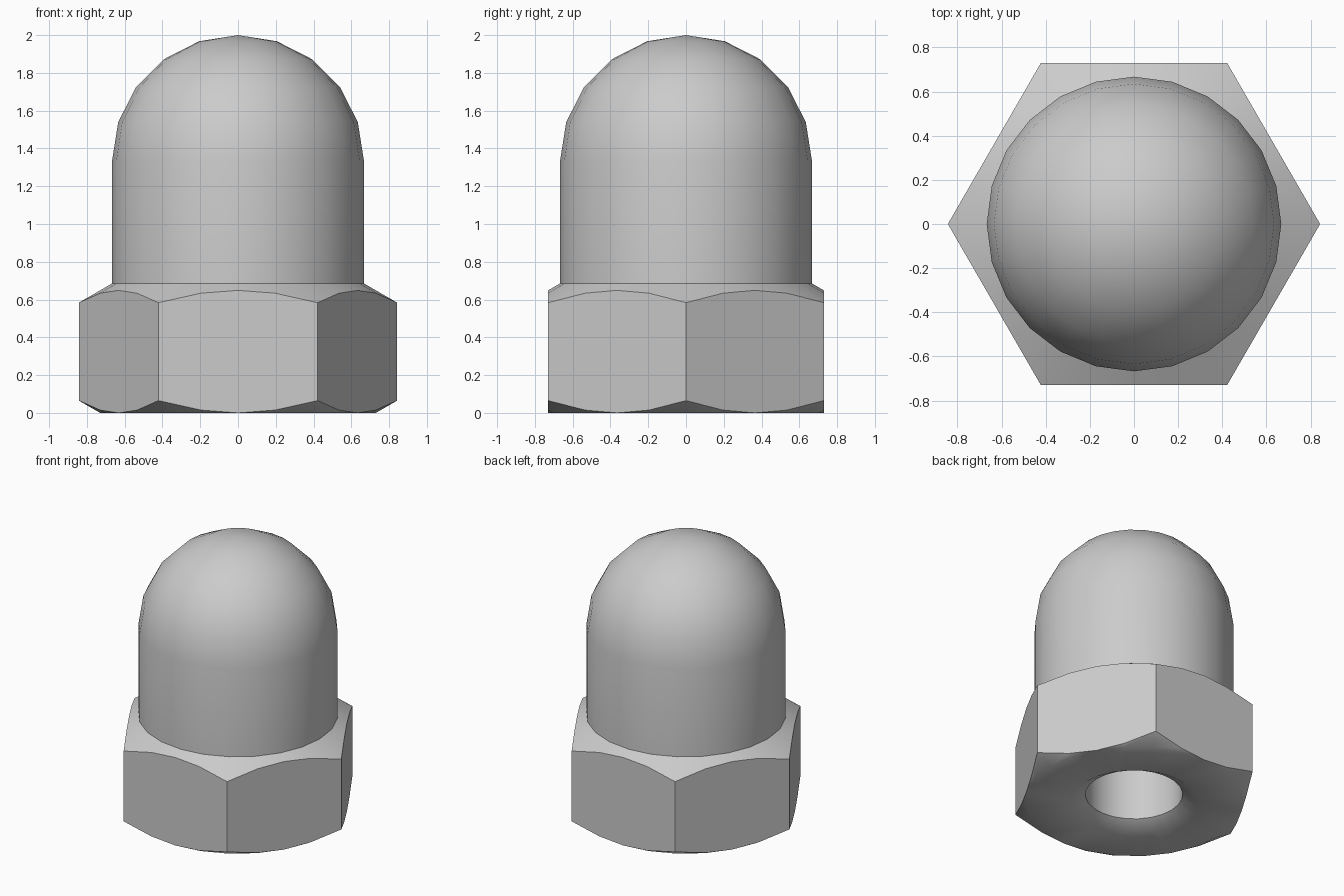
import bpy
import bmesh
import math

SEGMENTS = 24
APOTHEM = 0.73       # centre to hex flat
CAP_R = 0.667        # dome and cylinder radius
SHOULDER_Z = 0.685   # where the cylinder meets the hex
SPRING_Z = 1.333     # where the dome begins
HOLE_R = 0.325
SLOPE = math.tan(math.radians(30))

cube = bpy.data.objects.get("Cube")
if cube:
    bpy.data.objects.remove(cube, do_unlink=True)

steel = bpy.data.materials.new("light grey steel")
steel.use_nodes = True
steel.diffuse_color = (0.6, 0.6, 0.6, 1)
steel.node_tree.nodes["Principled BSDF"].inputs["Base Color"].default_value = (0.6, 0.6, 0.6, 1)


def circle(radius, z):
    """Ring rule: constant radius and height."""
    return lambda angle: (radius, z)


def hexagon(height_rule):
    """Ring rule: hexagon outline whose height follows a chamfer cone."""
    def rule(angle):
        off = (angle % (math.pi / 3)) - math.pi / 6
        r = APOTHEM / math.cos(off)
        return r, height_rule(r)
    return rule


def loft(name, rules):
    """Skin a stack of rings into one smooth-shaded shell with sharp creases."""
    bm = bmesh.new()
    rings = []
    for rule in rules:
        ring = []
        for i in range(SEGMENTS):
            a = math.tau * i / SEGMENTS
            r, z = rule(a)
            ring.append(bm.verts.new((r * math.cos(a), r * math.sin(a), z)))
        rings.append(ring)
    for low, high in zip(rings, rings[1:]):
        for i in range(SEGMENTS):
            j = (i + 1) % SEGMENTS
            bm.faces.new((low[i], low[j], high[j], high[i]))
    bmesh.ops.remove_doubles(bm, verts=bm.verts, dist=0.0005)
    mesh = bpy.data.meshes.new(name)
    bm.to_mesh(mesh)
    bm.free()
    mesh.materials.append(steel)
    mesh.shade_smooth()
    mesh.set_sharp_from_angle(angle=math.radians(35))
    obj = bpy.data.objects.new(name, mesh)
    bpy.context.collection.objects.link(obj)
    return obj


# Hex base: blind hole, countersink, underside, chamfered flats, shoulder
sink_z = 0.054
loft("hex_base", [
    circle(0, 1.4),
    circle(HOLE_R, 1.25),
    circle(HOLE_R, sink_z),
    circle(HOLE_R + sink_z / SLOPE, 0),
    circle(APOTHEM, 0),
    hexagon(lambda r: (r - APOTHEM) * SLOPE),
    hexagon(lambda r: SHOULDER_Z - (r - CAP_R) * SLOPE),
    circle(CAP_R, SHOULDER_Z),
])

# Domed cap: cylinder rising into a hemisphere
STEPS = 5
dome = [circle(CAP_R * math.cos(t), SPRING_Z + CAP_R * math.sin(t))
        for t in (math.pi / 2 * k / STEPS for k in range(STEPS + 1))]
loft("domed_cap", [circle(CAP_R, SHOULDER_Z)] + dome)
